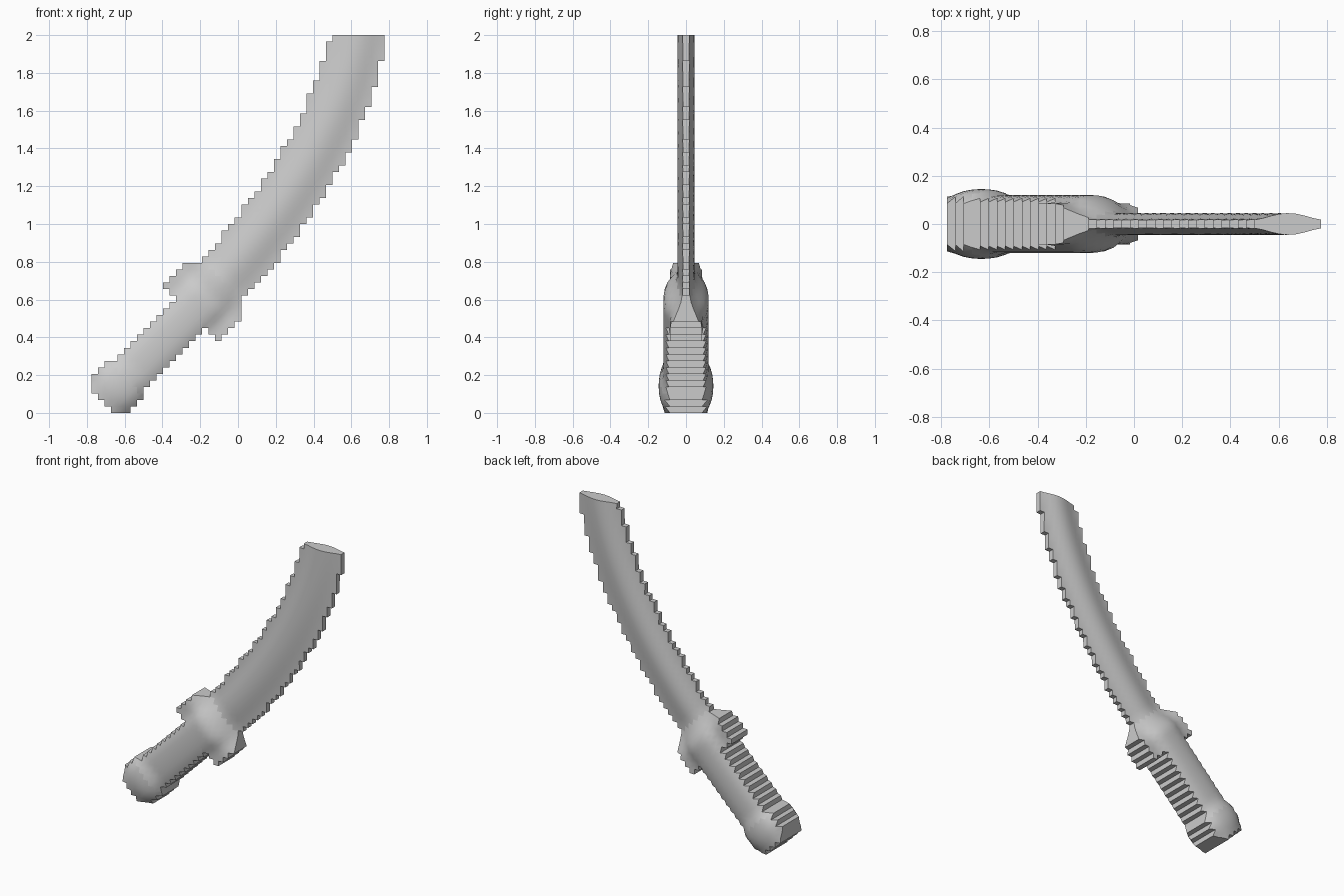
import bpy, bmesh, math

if "Cube" in bpy.data.objects:
    bpy.data.objects.remove(bpy.data.objects["Cube"], do_unlink=True)

ROWS, COLS = 58, 45
CELL = 2 / ROWS
AXIS = 0.776  # offset of the diagonal the hilt lies on

steel = bpy.data.materials.new("plain grey")
steel.use_nodes = True
GREY = (0.6, 0.6, 0.6, 1)
steel.diffuse_color = GREY
steel.node_tree.nodes["Principled BSDF"].inputs["Base Color"].default_value = GREY


def place(i, k):
    return (i - COLS / 2) * CELL, k * CELL


def along_across(x, z):
    return x + z, abs(z - x - AXIS)


def smoothstep(a, b, t):
    t = min(max((t - a) / (b - a), 0), 1)
    return t * t * (3 - 2 * t)


def dome(t):
    return math.sqrt(max(0, 1 - t * t))


# Curved spine and cutting edge of the blade
def spine(z):
    return -0.2 + 0.76 * (z - 0.8) - 0.264 * (z - 0.8) * (z - 1.3)


def cutting_edge(z):
    return 0.01 + 0.73 * (z - 0.58) - 0.266 * (z - 0.58) * (z - 1.32)


# Which part a grid cell belongs to
def part_at(x, z):
    u, v = along_across(x, z)
    if u < -0.41:
        return "pommel" if u > -0.655 and v < 0.19 else None
    if u < 0.27:
        return "grip" if v < 0.155 else None
    if u < 0.62:
        return "guard" if v < 0.295 and u + v < 0.82 else None
    return "blade" if spine(z) < x < cutting_edge(z) else None


# Half thickness of the sword at a point
def half_thickness(x, z):
    u, v = along_across(x, z)
    left, right = spine(z), cutting_edge(z)
    t = min(max(2 * (x - left) / (right - left) - 1, -1), 1)
    blade = 0.017 + 0.028 * (1 - t * t) ** 2
    grip = 0.085 + 0.035 * dome(v / 0.175)
    pommel = 0.085 + 0.06 * dome(math.hypot(u + 0.49, v) / 0.2)
    hilt = max(grip, pommel)
    mix = smoothstep(0.42, 0.66, u)
    return hilt * (1 - mix) + blade * mix


cells = {}
for i in range(COLS):
    for k in range(ROWS):
        name = part_at(*place(i + 0.5, k + 0.5))
        if name:
            cells[i, k] = name


# Front and back skins, walled only along the stepped outline
def build_part(name):
    bm = bmesh.new()
    verts = {}

    def vert(i, k, side):
        key = i, k, side
        if key not in verts:
            x, z = place(i, k)
            verts[key] = bm.verts.new((x, side * half_thickness(x, z), z))
        return verts[key]

    for (i, k), owner in cells.items():
        if owner != name:
            continue
        ring = [(i, k), (i + 1, k), (i + 1, k + 1), (i, k + 1)]
        bm.faces.new([vert(*p, -1) for p in ring])
        bm.faces.new([vert(*p, 1) for p in reversed(ring)])
        beside = [(i, k - 1), (i + 1, k), (i, k + 1), (i - 1, k)]
        for n, other in enumerate(beside):
            if other not in cells:
                a, b = ring[n], ring[(n + 1) % 4]
                bm.faces.new([vert(*b, -1), vert(*a, -1), vert(*a, 1), vert(*b, 1)])
    mesh = bpy.data.meshes.new(name)
    bm.to_mesh(mesh)
    bm.free()
    mesh.materials.append(steel)
    obj = bpy.data.objects.new(name, mesh)
    bpy.context.collection.objects.link(obj)
    obj.select_set(True)
    bpy.context.view_layer.objects.active = obj


bpy.ops.object.select_all(action="DESELECT")
for part in ("pommel", "grip", "guard", "blade"):
    build_part(part)
bpy.ops.object.shade_smooth_by_angle(angle=math.radians(50))
